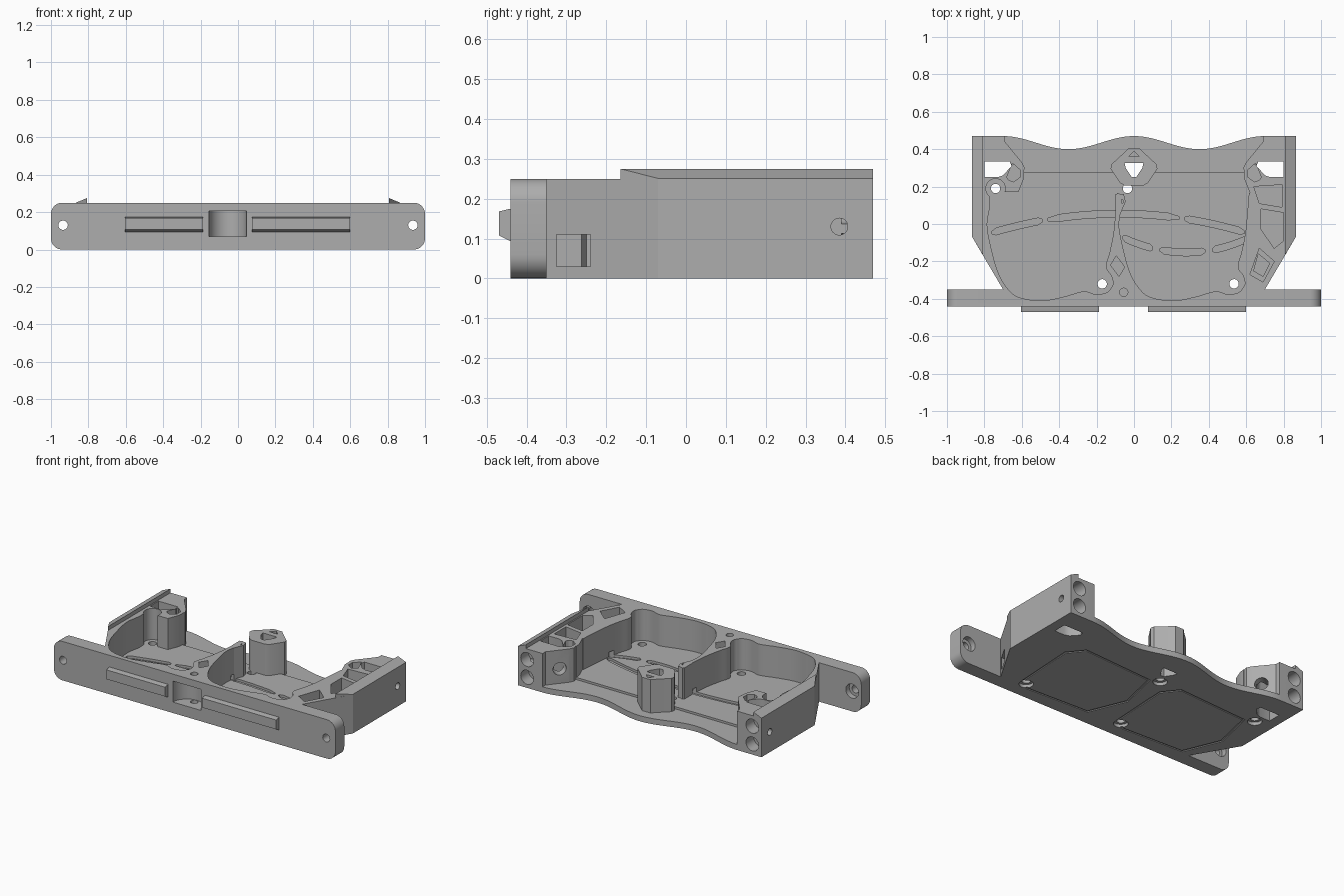
import bpy, bmesh, math
from mathutils import Matrix, Vector

cube = bpy.data.objects.get("Cube")
if cube:
    bpy.data.objects.remove(cube, do_unlink=True)

grey = bpy.data.materials.new("plain grey")
grey.use_nodes = True
grey.diffuse_color = (.42, .42, .42, 1)
grey.node_tree.nodes["Principled BSDF"].inputs["Base Color"].default_value = grey.diffuse_color

FLOOR, TOP, ABOVE = .05, .25, .4
PITCH = .705  # spacing of the two identical pockets


def finish(name, bm):
    bmesh.ops.recalc_face_normals(bm, faces=bm.faces)
    mesh = bpy.data.meshes.new(name)
    bm.to_mesh(mesh)
    bm.free()
    mesh.materials.append(grey)
    ob = bpy.data.objects.new(name, mesh)
    bpy.context.collection.objects.link(ob)
    return ob


def prism(name, outline, low, high, place=lambda a, b, c: (a, b, c)):
    """Extrude a closed outline; place maps (a, b, height) to x, y, z."""
    bm = bmesh.new()
    bottom = [bm.verts.new(place(a, b, low)) for a, b in outline]
    top = [bm.verts.new(place(a, b, high)) for a, b in outline]
    bm.faces.new(bottom)
    bm.faces.new(top)
    for i in range(len(outline)):
        bm.faces.new((bottom[i - 1], bottom[i], top[i], top[i - 1]))
    return finish(name, bm)


def rod(centre, direction, radius, length, squash=1):
    """Cylinder cutter centred on a point, along a direction."""
    bm = bmesh.new()
    turn = Vector(direction).to_track_quat('Z', 'Y').to_matrix().to_4x4()
    bmesh.ops.create_cone(bm, cap_ends=True, segments=32, radius1=radius, radius2=radius, depth=length,
                          matrix=Matrix.Translation(centre) @ turn @ Matrix.Diagonal((squash, 1, 1, 1)))
    return finish("cutter", bm)


def combine(target, tool, operation='DIFFERENCE', keep=False):
    tool.hide_render = True
    mod = target.modifiers.new("combine", 'BOOLEAN')
    mod.operation, mod.solver, mod.object = operation, 'EXACT', tool
    bpy.context.view_layer.objects.active = target
    bpy.ops.object.modifier_apply(modifier=mod.name)
    if not keep:
        bpy.data.objects.remove(tool, do_unlink=True)


def carve(target, outline, low, high=ABOVE):
    combine(target, prism("cutter", outline, low, high))


def flip(points):
    return [(-x, y) for x, y in points]


def shift(points, dx):
    return [(x + dx, y) for x, y in points]


def smooth(points, steps=5):
    """Open Catmull-Rom curve through the points."""
    ps = [Vector(p) for p in points]
    ps = [ps[0]] + ps + [ps[-1]]
    out = []
    for a, b, c, d in zip(ps, ps[1:], ps[2:], ps[3:]):
        for k in range(steps):
            t = k / steps
            out.append(tuple(b + (c - a) * t / 2 + (a * 2 - b * 5 + c * 4 - d) * t * t / 2
                             + (b * 3 - a - c * 3 + d) * t ** 3 / 2))
    return out + [tuple(ps[-1])]


def rounded(x, low, high, radius):
    """Rounded rectangle, symmetric in x."""
    pts = []
    corners = ((x, high), (-x, high), (-x, low), (x, low))
    for i, (cx, cz) in enumerate(corners):
        ox = cx - math.copysign(radius, cx)
        oz = cz - radius if cz == high else cz + radius
        for k in range(9):
            ang = math.pi / 2 * (i + k / 8)
            pts.append((ox + radius * math.cos(ang), oz + radius * math.sin(ang)))
    return pts


# Main body: tapered outline with a wavy back edge
wave = [(x / 40, .435 + .035 * math.cos(math.tau * x / 28)) for x in range(-28, 29)]
right_side = [(.865, .47), (.865, -.07), (.70, -.35), (.70, -.40)]
body = prism("bracket_body", wave + right_side + flip(right_side)[::-1], 0, TOP)

# Front plate with rounded ends
plate = prism("front_plate", rounded(1, 0, TOP, .06), -.44, -.35, lambda a, b, c: (a, c, b))
combine(body, plate, 'UNION')

# Two matching pockets, separated by a thin curved partition
pocket = smooth([(-.775, .17), (-.77, .1), (-.785, 0), (-.77, -.1), (-.73, -.25), (-.68, -.34),
                 (-.62, -.39), (-.5, -.41), (-.38, -.39), (-.27, -.36), (-.21, -.375), (-.16, -.37),
                 (-.115, -.33), (-.12, -.28), (-.15, -.23), (-.13, -.15), (-.11, -.05),
                 (-.10, .05), (-.09, .17)])
screws = [(-.74, .19), (-.17, -.32)]
for dx in (0, PITCH):
    carve(body, shift(pocket, dx), FLOOR)
    for x, y in shift(screws, dx):
        combine(body, rod((x, y, FLOOR + .2), (0, 0, 1), .052, .4))

# Open back between the corner blocks, with a slightly lower rear floor
edge = [(.69, .6), (.69, .44), (.60, .33), (.585, .30), (.59, .24)]
for low, tail in ((FLOOR, [(.62, .165)]), (.036, [(.59, .275)])):
    half = edge[:4] + (edge[4:] if low == FLOOR else []) + tail
    carve(body, half + flip(half)[::-1], low)

# Centre post
half = [(.03, .405), (.06, .375), (.12, .32), (.125, .295), (.075, .22), (.05, .205)]
post = prism("centre_post", half + flip(half)[::-1], .02, TOP)
triangle = [(-.05, .325), (.05, .325), (.045, .30), (.012, .25), (-.012, .25), (-.045, .30)]
for ob in (body, post):
    carve(ob, triangle, -.1)
carve(post, [(-.03, .36), (.03, .36), (0, .39)], .18)

# Corner blocks: windows, top pockets and bolt holes
window = [(.80, .335), (.665, .335), (.655, .31), (.70, .26), (.73, .25), (.80, .25)]
top_pocket = [(.65, .325), (.61, .29), (.61, .25), (.645, .225), (.67, .235), (.68, .25)]
for side in (1, -1):
    turn = flip if side < 0 else list
    carve(body, turn(window), -.1)
    carve(body, turn(top_pocket), .15)
    for z in (.068, .182):
        combine(body, rod((side * .80, .47, z), (0, 1, 0), .045, .16))
    combine(body, rod((side * .86, .385, .13), (1, 0, 0), .021, .12))
    combine(body, rod((side * .64, .37, .13), (side * .75, -.65, 0), .04, .14, 1))
    # Plate end holes, counterbored from behind
    combine(body, rod((side * .935, -.4, .13), (0, 1, 0), .025, .3))
    combine(body, rod((side * .935, -.35, .13), (0, 1, 0), .045, .07))

# Hollows in the wide side wall and in the partition
for outline, low in (
        ([(.64, .20), (.79, .21), (.79, .09), (.67, .11)], .12),
        ([(.68, .08), (.80, .06), (.80, -.09), (.75, -.13), (.68, -.03)], FLOOR),
        ([(.67, -.13), (.75, -.20), (.69, -.31), (.62, -.27)], .15),
        ([(.665, -.16), (.725, -.21), (.69, -.28), (.64, -.25)], .03),
        ([(-.125, -.22), (-.095, -.17), (-.05, -.23), (-.08, -.28)], .12)):
    carve(body, outline, low)

# Small window through the slanted side
carve(body, [(.66, -.325), (.9, -.325), (.9, -.24), (.66, -.24)], .03, .11)

# Partition end post
end_post = prism("partition_end", [(-.10, .16), (-.10, .08), (-.07, .06), (-.045, .12), (-.055, .16)], .02, TOP)
combine(end_post, rod((-.072, .12, TOP), (0, 0, 1), .014, .2))

# Curved shallow slots in the floor
arcs = ((lambda x: .055 - .22 * (x + .08) ** 2, ((-.76, -.49), (-.46, .24), (.27, .59))),
        (lambda x: -.152 + .69 * (x - .28) ** 2, ((-.06, .1), (.14, .38), (.42, .61))))
for curve, spans in arcs:
    for start, end in spans:
        upper, lower = [], []
        for k in range(13):
            x = start + (end - start) * k / 12
            w = .018 * (.4 if k in (0, 12) else 1)
            upper.append((x, curve(x) + w))
            lower.append((x, curve(x) - w))
        carve(body, upper + lower[::-1], FLOOR - .015, FLOOR + .03)

# Floor screw holes with countersinks below, and panel grooves underneath
panel = [(.02, .17), (.52, .20), (.60, .10), (.58, -.30), (.50, -.36), (.06, -.34), (-.04, -.10)]
for dx in (-PITCH, 0):
    for x, y in shift(screws, dx + PITCH):
        combine(body, rod((x, y, 0), (0, 0, 1), .025, .3))
        combine(body, rod((x, y, 0), (0, 0, 1), .042, .04))
    outline = shift(panel, dx)
    cx = sum(p[0] for p in outline) / len(outline)
    cy = sum(p[1] for p in outline) / len(outline)
    ring = prism("cutter", outline, -.01, .005)
    carve(ring, [(cx + (x - cx) * .96, cy + (y - cy) * .96) for x, y in outline], -.1)
    combine(body, ring)

# Concave recess in the front with a screw hole above
arc = [(-.055 + .1 * math.cos(math.tau * k / 48), -.44 + .1 * math.sin(math.tau * k / 48)) for k in range(48)]
carve(body, arc, .07, .205)
combine(body, rod((-.055, -.365, .18), (0, 0, 1), .022, .3))

# Raised bars on the front
bar = [(-.43, .175), (-.44, .175), (-.47, .168), (-.47, .108), (-.44, .093), (-.43, .093)]
for name, start, end in (("right_front_bar", -.605, -.188), ("left_front_bar", .075, .60)):
    prism(name, bar, start, end, lambda a, b, c: (c, a, b))

# Sloping lips along the side tops
lip = [(.865, .47), (.865, -.07), (.808, -.165), (.808, .47)]
for name, side in (("left_lip", 1), ("right_lip", -1)):
    ob = prism(name, lip, .24, .275, lambda a, b, c: (a * side, b, c))
    for v in ob.data.vertices:
        if v.co.z > TOP and abs(v.co.x) > .85:
            v.co.z = TOP + .001

for ob in [o for o in bpy.context.scene.objects if grey.name in (o.data.materials if o.type == 'MESH' else ())]:
    bpy.ops.object.select_all(action='DESELECT')
    ob.select_set(True)
    bpy.context.view_layer.objects.active = ob
    bpy.ops.object.shade_smooth_by_angle(angle=math.radians(30))
